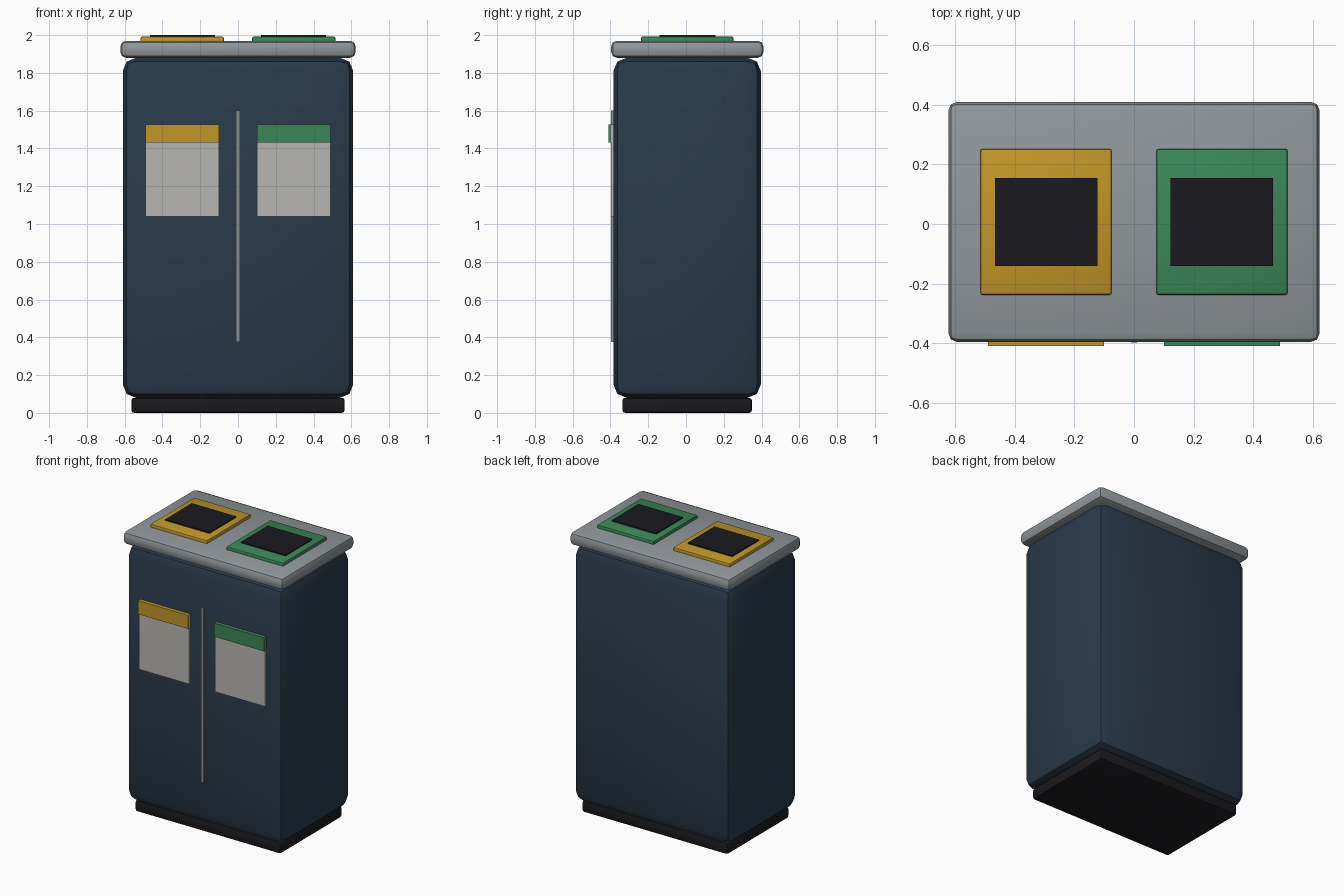
import bpy, math

if "Cube" in bpy.data.objects:
    bpy.data.objects.remove(bpy.data.objects["Cube"])

YC = 0.006  # depth centre of the cabinet


def material(name, rgb):
    m = bpy.data.materials.new(name)
    m.diffuse_color = (*rgb, 1)
    m.use_nodes = True
    m.node_tree.nodes["Principled BSDF"].inputs["Base Color"].default_value = m.diffuse_color
    return m


NAVY = material("navy", (0.022, 0.043, 0.072))
STEEL = material("steel", (0.28, 0.31, 0.33))
BLACK = material("black", (0.011, 0.010, 0.013))
PAPER = material("paper", (0.48, 0.47, 0.44))
YELLOW = material("yellow", (0.55, 0.31, 0.02))
GREEN = material("green", (0.042, 0.25, 0.095))


def box(name, x, y, z, mat, bevel=0.0):
    """Box spanning the (min, max) ranges, with optional rounded edges."""
    bpy.ops.mesh.primitive_cube_add(
        size=1, location=[(r[0] + r[1]) / 2 for r in (x, y, z)])
    ob = bpy.context.object
    ob.name = name
    ob.scale = [r[1] - r[0] for r in (x, y, z)]
    bpy.ops.object.transform_apply(location=False, rotation=False, scale=True)
    ob.data.materials.append(mat)
    if bevel:
        mod = ob.modifiers.new("rounded_edges", 'BEVEL')
        mod.width = bevel
        mod.segments = 2
        bpy.ops.object.modifier_apply(modifier=mod.name)
        bpy.ops.object.shade_smooth_by_angle(angle=math.radians(30))
    return ob


def span(centre, half):
    return (centre - half, centre + half)


# Plinth, cabinet and lid
box("base_plinth", span(0, 0.565), span(YC, 0.343), (0, 0.08), BLACK, 0.015)
box("cabinet_body", span(0, 0.61), span(YC, 0.39), (0.08, 1.88), NAVY, 0.07)
box("lid", span(0, 0.623), span(YC + 0.001, 0.403), (1.88, 1.97), STEEL, 0.03)

# Strip dividing the two front doors
box("door_divider", span(0, 0.01), (-0.397, -0.375), (0.375, 1.6), STEEL)

# Each side: inlet frame, dark opening, front label and its colour band
for side, sx, mat in (("left", -1, YELLOW), ("right", 1, GREEN)):
    cx = 0.295 * sx
    box(side + "_inlet_frame", span(cx, 0.22), span(YC + 0.001, 0.245),
        (1.955, 1.992), mat, 0.008)
    box(side + "_inlet_opening", span(cx, 0.172), span(YC + 0.001, 0.148),
        (1.97, 2.0), BLACK)
    box(side + "_label", span(cx, 0.195), (-0.398, -0.375), (1.04, 1.525), PAPER)
    box(side + "_label_band", span(cx, 0.195), (-0.41, -0.38), (1.432, 1.527), mat)
